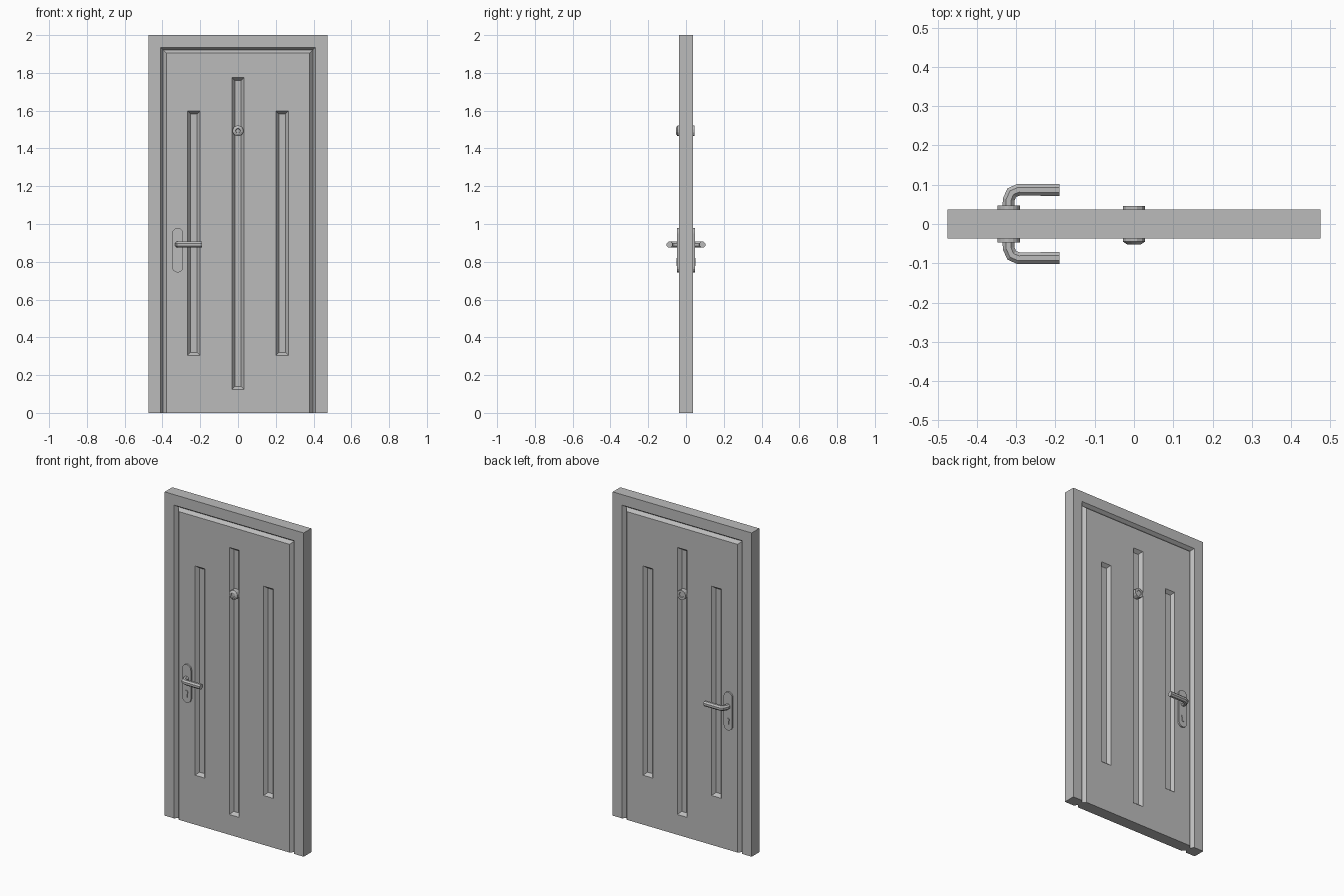
import bpy, bmesh
from math import sin, cos, pi, atan2
from mathutils import Vector

if "Cube" in bpy.data.objects:
    bpy.data.objects.remove(bpy.data.objects["Cube"])

grey = bpy.data.materials.new("light_grey")
grey.use_nodes = True
colour = (0.5, 0.5, 0.5, 1)
grey.diffuse_color = colour
grey.node_tree.nodes["Principled BSDF"].inputs["Base Color"].default_value = colour

HALF_W, HEIGHT, FACE = 0.475, 2.0, 0.037   # outer size and half thickness
DEPTH = 0.02                               # depth of grooves and recesses


def loft(name, rings):
    """Skin a list of equal-length point rings and cap both ends."""
    bm = bmesh.new()
    loops = [[bm.verts.new(p) for p in ring] for ring in rings]
    n = len(loops[0])
    for a, b in zip(loops, loops[1:]):
        for i in range(n):
            j = (i + 1) % n
            bm.faces.new((a[i], a[j], b[j], b[i]))
    bm.faces.new(loops[0])
    bm.faces.new(loops[-1])
    bmesh.ops.recalc_face_normals(bm, faces=bm.faces)
    mesh = bpy.data.meshes.new(name)
    bm.to_mesh(mesh)
    bm.free()
    mesh.materials.append(grey)
    obj = bpy.data.objects.new(name, mesh)
    bpy.context.collection.objects.link(obj)
    return obj


def rect(x, y, z0, z1, cx=0):
    return [(cx - x, y, z0), (cx + x, y, z0), (cx + x, y, z1), (cx - x, y, z1)]


def extrude_y(name, outline, y0, y1):
    return loft(name, [[(x, y, z) for x, z in outline] for y in (y0, y1)])


# Door frame: one profile carried up, across and down
profile = [(0, -FACE), (0, FACE), (0.065, FACE), (0.079, FACE - DEPTH),
           (0.079, DEPTH - FACE), (0.065, -FACE)]
frame_rings = []
for side, at_top in ((-1, 0), (-1, 1), (1, 1), (1, 0)):
    frame_rings.append([(side * (HALF_W - o), y, (HEIGHT - o) * at_top) for o, y in profile])
loft("door_frame", frame_rings)

# Door leaf with chamfered edges that form the groove with the frame
leaf = loft("door_leaf", [rect(HALF_W - o, y, 0, HEIGHT - o) for o, y in (
    (0.096, -FACE), (0.079, DEPTH - FACE), (0.079, FACE - DEPTH), (0.096, FACE))])

# Long recesses with sloping walls, on both faces
SLOPE = 0.016
for label, cx, z0, z1 in (("right", -0.234, 0.305, 1.598),
                          ("middle", 0, 0.125, 1.775),
                          ("left", 0.234, 0.305, 1.598)):
    for side in (-1, 1):
        rings = []
        for grow, depth in ((SLOPE, -DEPTH), (-SLOPE, DEPTH)):
            rings.append(rect(0.033 + grow, side * (FACE - depth), z0 - grow, z1 + grow, cx))
        cutter = loft(label + "_recess_cutter", rings)
        cutter.hide_render = True
        cutter.hide_viewport = True
        cutter.display_type = "WIRE"
        cut = leaf.modifiers.new(label + "_recess", "BOOLEAN")
        cut.operation = "DIFFERENCE"
        cut.solver = "EXACT"
        cut.object = cutter

# Apply the cuts and drop the cutters
depsgraph = bpy.context.evaluated_depsgraph_get()
cut_mesh = bpy.data.meshes.new_from_object(leaf.evaluated_get(depsgraph))
cutters = [m.object for m in leaf.modifiers]
leaf.modifiers.clear()
leaf.data = cut_mesh
for cutter in cutters:
    bpy.data.objects.remove(cutter)


def lathe_y(name, steps, cz, sides=12):
    """Turned part about a line along y, from (radius, y) steps."""
    angles = [2 * pi * (i + 0.5) / sides for i in range(sides)]
    return loft(name, [[(r * cos(a), y, cz + r * sin(a)) for a in angles] for r, y in steps])


# Peephole: domed lens outside, flat ring inside
lathe_y("peephole_front", [(0.029, -0.015), (0.029, -0.045), (0.018, -0.052),
                           (0.013, -0.052), (0.011, -0.047)], 1.493)
lathe_y("peephole_back", [(0.029, 0.015), (0.029, 0.046), (0.016, 0.046),
                          (0.014, 0.043)], 1.493)

# Handle sets, mirrored front and back
HX, HZ, TUBE = -0.319, 0.891, 0.0165
R, LOW, HIGH = 0.029, 0.743, 0.979
ARC = [pi * i / 8 for i in range(9)]
plate = [(HX + R * cos(a), HIGH - R + R * sin(a)) for a in ARC]
plate += [(HX - R * cos(a), LOW + R - R * sin(a)) for a in ARC]

# Lock outline: round head above a narrow slot
lock = [(HX + 0.011 * cos(a), 0.809 + 0.011 * sin(a))
        for a in [pi * (-0.3 + 1.6 * i / 10) for i in range(11)]]
lock += [(HX - 0.006, 0.777), (HX + 0.006, 0.777)]

path = [Vector(p) for p in ((HX, 0.04), (HX, 0.062), (-0.311, 0.08),
                            (-0.294, 0.087), (-0.19, 0.087))]


def lever(name, side, sides=8):
    rings = []
    for i, p in enumerate(path):
        before = (p - path[max(i - 1, 0)]).normalized()
        after = (path[min(i + 1, len(path) - 1)] - p).normalized()
        d = before + after
        t = atan2(d.y, d.x)
        normal = Vector((-sin(t), cos(t)))
        ring = []
        for k in range(sides):
            a = 2 * pi * (k + 0.5) / sides
            q = p + normal * TUBE * cos(a)
            ring.append((q.x, side * q.y, HZ + TUBE * sin(a)))
        rings.append(ring)
    return loft(name, rings)


for label, side in (("front", -1), ("back", 1)):
    extrude_y(label + "_handle_plate", plate, side * 0.03, side * 0.047)
    extrude_y(label + "_lock", lock, side * 0.04, side * 0.051)
    lever(label + "_handle_lever", side)
